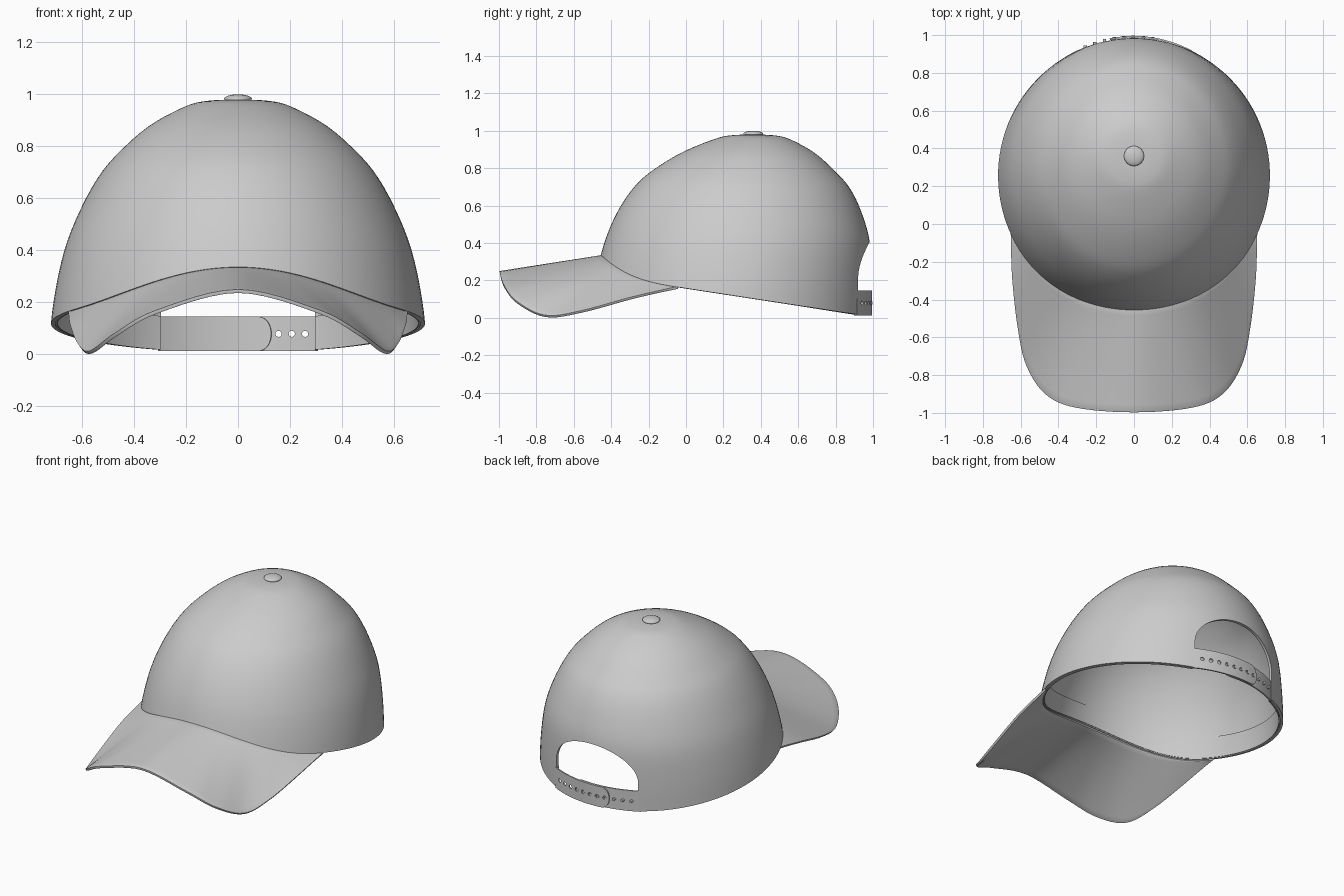
import bpy, bmesh
from math import sin, cos, pi, sqrt, radians
from mathutils import Vector

if "Cube" in bpy.data.objects:
    bpy.data.objects.remove(bpy.data.objects["Cube"])


def spline(pts, s):
    """Catmull-Rom through pts, s in 0..len-1"""
    n = len(pts) - 1
    i = max(0, min(int(s), n - 1))
    t = s - i
    P = [Vector(p) for p in pts]
    a = P[i - 1] if i > 0 else 2 * P[0] - P[1]
    d = P[i + 2] if i + 2 <= n else 2 * P[n] - P[n - 1]
    b, c = P[i], P[i + 1]
    return 0.5 * (2 * b + (c - a) * t + (2 * a - 5 * b + 4 * c - d) * t * t
                  + (3 * b - a - 3 * c + d) * t ** 3)


def mesh_object(name, bm):
    me = bpy.data.meshes.new(name)
    bm.to_mesh(me)
    bm.free()
    ob = bpy.data.objects.new(name, me)
    bpy.context.collection.objects.link(ob)
    return ob


def grid_object(name, rows, closed=False):
    bm = bmesh.new()
    vs = [[bm.verts.new(p) for p in r] for r in rows]
    m = len(rows[0])
    for r0, r1 in zip(vs, vs[1:]):
        for i in range(m if closed else m - 1):
            k = (i + 1) % m
            bm.faces.new((r0[i], r1[i], r1[k], r0[k]))
    bmesh.ops.remove_doubles(bm, verts=bm.verts, dist=0.0004)
    return mesh_object(name, bm)


def finish(ob, thick=0, cutter=None, offset=-1, bevel=0):
    bpy.ops.object.select_all(action='DESELECT')
    ob.select_set(True)
    bpy.context.view_layer.objects.active = ob
    if thick:
        m = ob.modifiers.new("Solidify", 'SOLIDIFY')
        m.thickness, m.offset = thick, offset
    if cutter:
        m = ob.modifiers.new("Cut", 'BOOLEAN')
        m.object, m.operation, m.solver = cutter, 'DIFFERENCE', 'EXACT'
    if bevel:
        m = ob.modifiers.new("Bevel", 'BEVEL')
        m.width, m.segments, m.limit_method = bevel, 2, 'ANGLE'
        m.angle_limit = radians(50)
    for m in list(ob.modifiers):
        bpy.ops.object.modifier_apply(modifier=m.name)
    bpy.ops.object.shade_smooth_by_angle(angle=radians(40))


# crown profile: z, half width, front y, back y
PROFILE = [(.98, 0, .36, .36), (.976, .11, .245, .465), (.955, .2, .15, .555),
           (.88, .34, -.03, .69), (.78, .455, -.19, .8), (.69, .532, -.285, .878),
           (.56, .605, -.37, .94), (.4, .668, -.437, .983), (.2, .71, -.485, .988),
           (0, .73, -.505, .982)]


def crown_point(s, th, inset=0):
    z, w, f, b = spline(PROFILE, s)
    return Vector(((w - inset) * sin(th),
                   (f + b) / 2 - ((b - f) / 2 - inset) * cos(th), z))


def rim_z(y):
    d = -.035 - y
    return .163 + .153 * d + 1.46 * max(d, 0) ** 3


def rim_s(th, up=0):
    lo, hi = 1, len(PROFILE) - 1
    for _ in range(22):
        mid = (lo + hi) / 2
        p = crown_point(mid, th)
        if p.z > rim_z(p.y) + up:
            lo = mid
        else:
            hi = mid
    return lo


# arched cutter for the back opening
bm = bmesh.new()
arch = [(-.297, -.2)] + [(-.297 * cos(pi * i / 24), .2 + .205 * sin(pi * i / 24))
                         for i in range(25)] + [(.297, -.2)]
face = bm.faces.new([bm.verts.new((x, .6, z)) for x, z in arch])
ext = bmesh.ops.extrude_face_region(bm, geom=[face])
bmesh.ops.translate(bm, vec=(0, .7, 0),
                    verts=[v for v in ext['geom'] if isinstance(v, bmesh.types.BMVert)])
bmesh.ops.recalc_face_normals(bm, faces=bm.faces)
arch_cutter = mesh_object("opening_cutter", bm)
arch_cutter.hide_render = True

# crown and inner sweatband
SEG, ROWS = 112, 36
angles = [2 * pi * i / SEG for i in range(SEG)]
ends = [rim_s(a) for a in angles]
tops = [rim_s(a, .13) for a in angles]
crown = grid_object("crown", [[crown_point(e * j / ROWS, a) for a, e in zip(angles, ends)]
                              for j in range(ROWS + 1)], True)
finish(crown, .018, arch_cutter)
band = grid_object("sweatband", [[crown_point(t + (e - t) * j / 6, a, .021)
                                  for a, e, t in zip(angles, ends, tops)]
                                 for j in range(7)], True)
finish(band, .005, arch_cutter)

# brim: lofted from the crown seam to the outer edge
EDGE = [(0, -.997, .25), (.31, -.972, .172), (.47, -.9, .085), (.57, -.75, .014),
        (.615, -.555, .04), (.645, -.29, .112), (.653, -.045, .168)]
full = [(-x, y, z) for x, y, z in EDGE[:0:-1]] + EDGE
NU, NV = 72, 14
cols = []
for i in range(NU + 1):
    u = i / NU
    th = radians(65.5) * (2 * u - 1)
    inner = crown_point(rim_s(th), th, .009)
    outer = spline(full, u * (len(full) - 1))
    cols.append([inner.lerp(outer, j / NV) for j in range(NV + 1)])
brim = grid_object("brim", [[c[j] for c in cols] for j in range(NV + 1)])
finish(brim, .014, bevel=.004)


# strap pieces with adjusting holes and pegs
def strap_y(x):
    return .265 + .726 * sqrt(1 - (x / .68) ** 2)


def strap(name, side, depth, cutter=None):
    xs = [.305 - .375 * i / 24 for i in range(25)]
    xs += [-.07 - .058 * sin(pi / 2 * i / 10) for i in range(1, 11)]
    rows = []
    for x in xs:
        q = max(0, (-.07 - x) / .058)
        h = .066 * sqrt(max(0, 1 - q ** 2.4)) + .001
        rows.append([(side * x, strap_y(x) - depth, .079 + k * h) for k in (-1, -.4, .4, 1)])
    ob = grid_object(name, rows)
    finish(ob, .009, cutter, 0)


def pegs(name, xs, r, depth, length):
    bm = bmesh.new()
    for x in xs:
        res = bmesh.ops.create_cone(bm, cap_ends=True, segments=12, radius1=r, radius2=r, depth=length)
        for v in res['verts']:
            a, b, c = v.co
            v.co = (x + a, strap_y(x) - depth + c, .079 - b)
    bmesh.ops.recalc_face_normals(bm, faces=bm.faces)
    return mesh_object(name, bm)


holes = [.258 - .051 * i for i in range(8)]
hole_cutter = pegs("hole_cutter", holes, .012, 0, .06)
hole_cutter.hide_render = True
strap("outer_strap", 1, 0, hole_cutter)
strap("inner_strap", -1, .011)
finish(pegs("strap_pegs", [-x for x in holes], .009, .001, .016))
for c in (arch_cutter, hole_cutter):
    bpy.data.objects.remove(c)

# top button
bm = bmesh.new()
bmesh.ops.create_uvsphere(bm, u_segments=32, v_segments=16, radius=1)
for v in bm.verts:
    v.co = (v.co.x * .053, .36 + v.co.y * .053, .983 + v.co.z * .017)
finish(mesh_object("top_button", bm))
